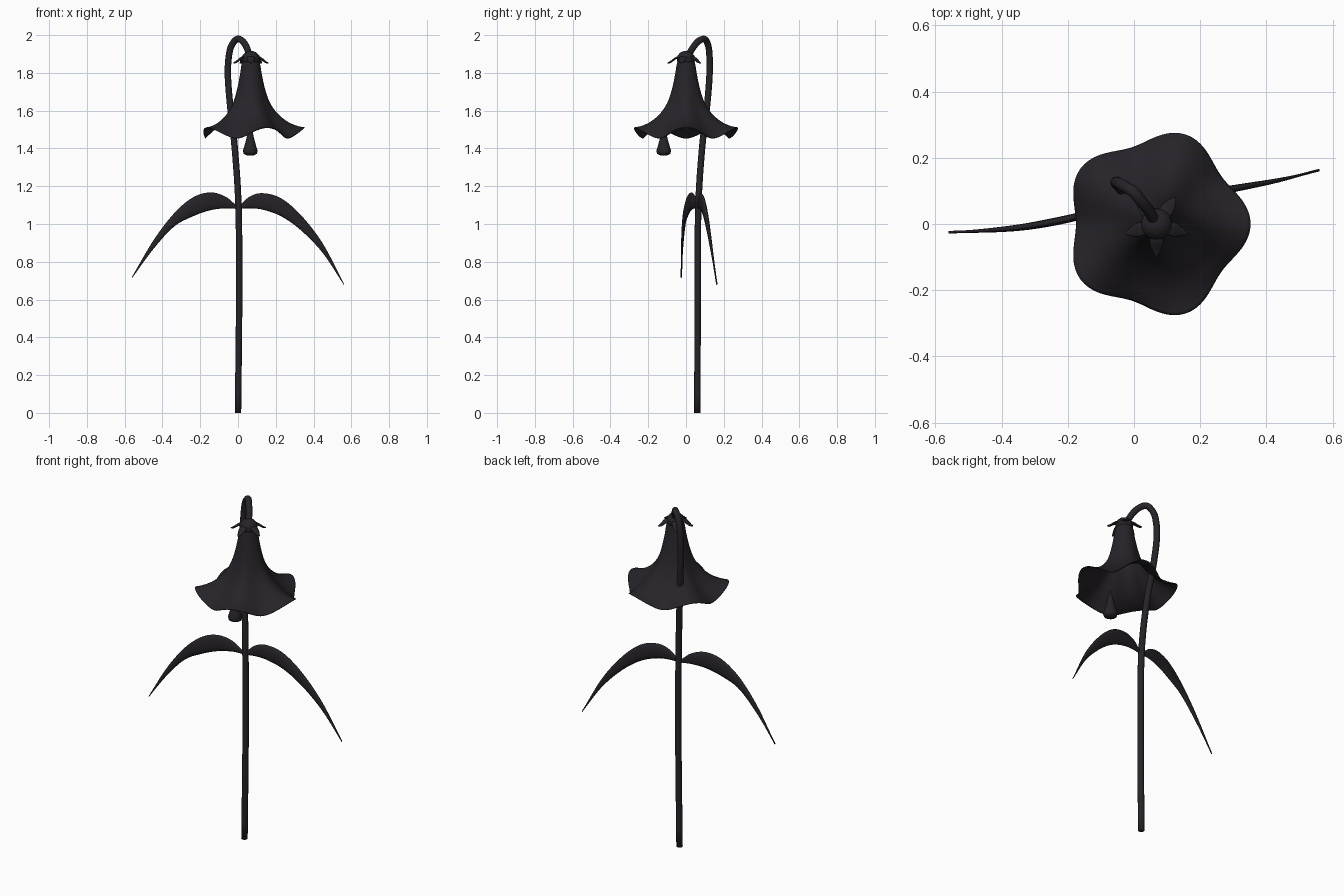
import bpy, bmesh
from math import sin, cos, pi, tau, radians
from mathutils import Vector

if "Cube" in bpy.data.objects:
    bpy.data.objects.remove(bpy.data.objects["Cube"])

dark = bpy.data.materials.new("dark_iron")
dark.diffuse_color = (0.02, 0.017, 0.022, 1)
dark.use_nodes = True
dark.node_tree.nodes["Principled BSDF"].inputs["Base Color"].default_value = dark.diffuse_color
CX, CY = 0.068, 0.0          # axis of the hanging bell


def make(name, rings, caps=True, subsurf=0, thickness=0):
    """Loft closed rings of points into a smooth mesh."""
    bm = bmesh.new()
    rows = [[bm.verts.new(p) for p in ring] for ring in rings]
    n = len(rows[0])
    for a, b in zip(rows, rows[1:]):
        for j in range(n):
            bm.faces.new((a[j], a[(j + 1) % n], b[(j + 1) % n], b[j]))
    if caps:
        bm.faces.new(rows[0][::-1])
        bm.faces.new(rows[-1])
    bmesh.ops.recalc_face_normals(bm, faces=bm.faces[:])
    me = bpy.data.meshes.new(name)
    bm.to_mesh(me)
    bm.free()
    for p in me.polygons:
        p.use_smooth = True
    ob = bpy.data.objects.new(name, me)
    bpy.context.collection.objects.link(ob)
    me.materials.append(dark)
    if subsurf:
        m = ob.modifiers.new("smooth", 'SUBSURF')
        m.levels = m.render_levels = subsurf
    if thickness:
        m = ob.modifiers.new("thickness", 'SOLIDIFY')
        m.thickness = thickness
        m.offset = 0
    return ob


def lathe(name, profile, x, y, n=24, **kw):
    return make(name, [[(x + r * cos(tau * j / n), y + r * sin(tau * j / n), z)
                        for j in range(n)] for r, z in profile], **kw)


def sample(keys, t):
    """Catmull-Rom sample through evenly spaced keys."""
    k = [Vector(p) for p in keys]
    k = [2 * k[0] - k[1]] + k + [2 * k[-1] - k[-2]]
    u = t * (len(keys) - 1)
    i = min(int(u), len(keys) - 2)
    f = u - i
    a, b, c, d = k[i:i + 4]
    return 0.5 * (2 * b + (c - a) * f + (2 * a - 5 * b + 4 * c - d) * f * f
                  + (3 * b - a - 3 * c + d) * f ** 3)


# Stem with its drooping hook
path = [(0, .06, 0), (.006, .062, .6), (.003, .065, 1.08), (-.017, .085, 1.4),
        (-.042, .112, 1.63), (-.054, .125, 1.8), (-.045, .123, 1.91), (-.025, .112, 1.96),
        (0, .095, 1.98), (.025, .065, 1.967), (.046, .038, 1.935), (.065, .004, 1.88)]
pts = [sample(path, i / 66) for i in range(67)]
rings = []
for i, p in enumerate(pts):
    t = (pts[min(i + 1, 66)] - pts[max(i - 1, 0)]).normalized()
    u = t.cross(Vector((.69, .72, 0))).normalized()
    v = t.cross(u)
    rings.append([p + .0175 * (u * cos(tau * j / 12) + v * sin(tau * j / 12)) for j in range(12)])
for q in rings[0]:
    q.z = 0
make("stem", rings)

# Five-lobed flaring bell
profile = [(.03, 1.885), (.046, 1.85), (.056, 1.79), (.073, 1.71), (.096, 1.64),
           (.132, 1.58), (.182, 1.53), (.228, 1.5), (.263, 1.482)]
N, M = 100, 32
rings = []
for i in range(M + 1):
    s = i / M
    r, z, _ = sample([(a, b, 0) for a, b in profile], s)
    w = s ** 3
    ring = []
    for j in range(N):
        a = tau * j / N
        c = cos(5 * a)
        rr = r + .021 * w * c
        ring.append((CX + rr * cos(a), CY + rr * sin(a), z + .028 * w * c))
    rings.append(ring)
make("bell_flower", rings, caps=False, thickness=.004)

# Receptacle joining stem and bell
lathe("receptacle", [(.012, 1.915), (.03, 1.908), (.046, 1.89), (.048, 1.868), (.042, 1.845)], CX, CY)

# Five small curled sepals
for k in range(5):
    a = radians(54 + 72 * k)
    out, side = Vector((cos(a), sin(a), 0)), Vector((-sin(a), cos(a), 0))
    rings = []
    for r, z, w in [(.03, 1.885, .018), (.05, 1.882, .025), (.068, 1.868, .022),
                    (.084, 1.855, .013), (.1, 1.852, .002)]:
        c = Vector((CX, CY, z)) + out * r
        rings.append([c + side * w * cos(tau * j / 8) + Vector((0, 0, .007 if w > .005 else .002)) * sin(tau * j / 8)
                      for j in range(8)])
    make("sepal_%d" % (k + 1), rings, subsurf=1)

# Teardrop pistil below the front rim
lathe("pistil", [(.003, 1.525), (.012, 1.49), (.021, 1.45), (.032, 1.41), (.039, 1.388),
                 (.035, 1.372), (.02, 1.364), (.004, 1.362)], .065, -.118, n=16)


# Two arching folded leaves: keys are (x, y, upper z, lower z)
def leaf(name, keys):
    rings = []
    for i in range(33):
        s = i / 32
        x, y, top = sample([k[:3] for k in keys], s)
        low = sample([(k[3], 0, 0) for k in keys], s).x
        h, mid = (top - low) / 2, (top + low) / 2
        th = .004 + .008 * sin(pi * min(s * 1.1, 1))
        rings.append([(x, y + th * cos(tau * j / 12), mid + h * sin(tau * j / 12)) for j in range(12)])
    make(name, rings)


leaf("left_leaf", [(-.005, .06, 1.095, 1.08), (-.07, .047, 1.147, 1.083), (-.15, .027, 1.167, 1.072),
                   (-.24, .007, 1.14, 1.04), (-.34, -.01, 1.055, .985), (-.45, -.02, .91, .865),
                   (-.56, -.025, .722, .715)])
leaf("right_leaf", [(.005, .06, 1.095, 1.08), (.065, .07, 1.147, 1.083), (.135, .08, 1.163, 1.075),
                    (.23, .095, 1.135, 1.04), (.335, .113, 1.045, .965), (.45, .135, .895, .845),
                    (.56, .163, .685, .678)])
